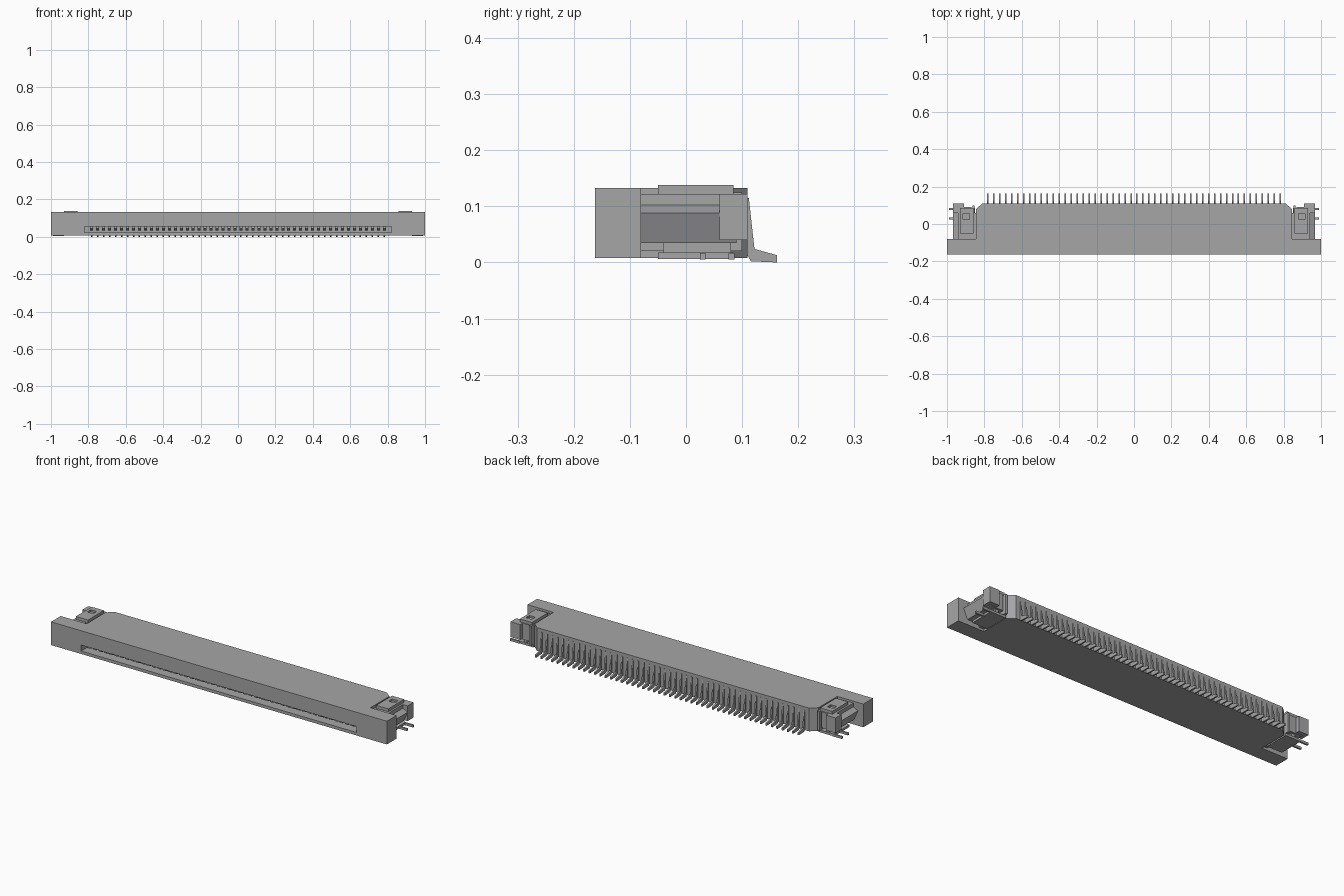
import bpy, bmesh

cube = bpy.data.objects.get("Cube")
if cube:
    bpy.data.objects.remove(cube, do_unlink=True)

grey = bpy.data.materials.new("plain grey")
grey.use_nodes = True
GREY = (0.38, 0.38, 0.39, 1)
grey.diffuse_color = GREY
grey.node_tree.nodes["Principled BSDF"].inputs["Base Color"].default_value = GREY


def finish(name, bm):
    bmesh.ops.recalc_face_normals(bm, faces=bm.faces)
    mesh = bpy.data.meshes.new(name)
    bm.to_mesh(mesh)
    bm.free()
    mesh.materials.append(grey)
    obj = bpy.data.objects.new(name, mesh)
    bpy.context.scene.collection.objects.link(obj)
    return obj


def add_prism(bm, points, axis, lo, hi):
    """Extrude a closed outline along an axis between lo and hi."""
    def place(p, t):
        c = list(p)
        c.insert(axis, t)
        return bm.verts.new(c)
    a = [place(p, lo) for p in points]
    b = [place(p, hi) for p in points]
    bm.faces.new(a)
    bm.faces.new(b[::-1])
    for i in range(len(a)):
        j = (i + 1) % len(a)
        bm.faces.new((a[i], a[j], b[j], b[i]))


def add_box(bm, x, y, z):
    add_prism(bm, [(x[0], y[0]), (x[1], y[0]), (x[1], y[1]), (x[0], y[1])], 2, *z)


def cut(obj, cutter):
    mod = obj.modifiers.new("cut", "BOOLEAN")
    mod.object = cutter
    mod.operation = "DIFFERENCE"
    mod.solver = "EXACT"
    cutter.hide_render = True
    cutter.hide_viewport = True
    cutter.hide_set(True)


# Housing: wide front bar and narrower body with chamfered rear corners
half = [(1, -0.162), (1, -0.08), (0.845, -0.08), (0.845, 0.08), (0.81, 0.11)]
bm = bmesh.new()
add_prism(bm, half + [(-x, y) for x, y in reversed(half)], 2, 0.008, 0.133)
housing = finish("housing", bm)

# Cable slot in the front face
bm = bmesh.new()
add_box(bm, (-0.82, 0.82), (-0.2, 0.06), (0.024, 0.056))
cut(housing, finish("slot_cutter", bm))

# Contacts: a sloped blade in the slot, and a gull-wing tail at the back
blade = [(-0.15, 0.044), (-0.12, 0.034), (0.06, 0.034), (0.06, 0.056), (-0.15, 0.056)]
tail = [(0.105, 0.115), (0.112, 0.115), (0.122, 0.024), (0.162, 0.013),
        (0.162, 0), (0.116, 0.002), (0.105, 0.02)]
COUNT = 50
blades, tails = bmesh.new(), bmesh.new()
for i in range(COUNT):
    x = -0.782 + 1.564 * i / (COUNT - 1)
    add_prism(blades, blade, 0, x - 0.008, x + 0.008)
    add_prism(tails, tail, 0, x - 0.004, x + 0.004)
finish("contact_blades", blades)
finish("contact_tails", tails)

# End latches and solder clips, one set on each side
for s, side in ((1, "left"), (-1, "right")):
    def span(a, b):
        return tuple(sorted((s * a, s * b)))

    # Side block with a sloped outer wall
    bm = bmesh.new()
    wall = [(0.9, 0.035), (0.945, 0.035), (0.968, 0.088), (0.94, 0.102),
            (0.94, 0.122), (0.87, 0.122), (0.87, 0.035)]
    add_prism(bm, [(s * x, z) for x, z in wall], 1, -0.08, 0.09)
    add_box(bm, span(0.91, 0.968), (0.06, 0.11), (0.04, 0.122))
    finish(side + "_latch_block", bm)

    # Web joining the block to the housing
    bm = bmesh.new()
    add_box(bm, span(0.84, 0.875), (-0.08, 0.06), (0.02, 0.118))
    add_box(bm, span(0.852, 0.864), (0.055, 0.1), (0.02, 0.125))
    finish(side + "_latch_web", bm)

    # Metal clip folded over the top, with a small raised spring and a slot
    bm = bmesh.new()
    add_box(bm, span(0.858, 0.93), (-0.05, 0.085), (0.12, 0.138))
    clip = finish(side + "_clip_top", bm)
    bm = bmesh.new()
    add_box(bm, span(0.88, 0.915), (0.025, 0.055), (0.128, 0.2))
    cut(clip, finish(side + "_clip_cutter", bm))

    # Solder plate with outward prongs
    bm = bmesh.new()
    add_box(bm, span(0.85, 0.94), (-0.05, 0.085), (0.006, 0.018))
    add_box(bm, span(0.89, 0.91), (-0.04, 0.08), (0.015, 0.04))
    for y in (0.025, 0.076):
        add_box(bm, span(0.93, 0.988), (y, y + 0.01), (0.005, 0.017))
    finish(side + "_solder_prongs", bm)
